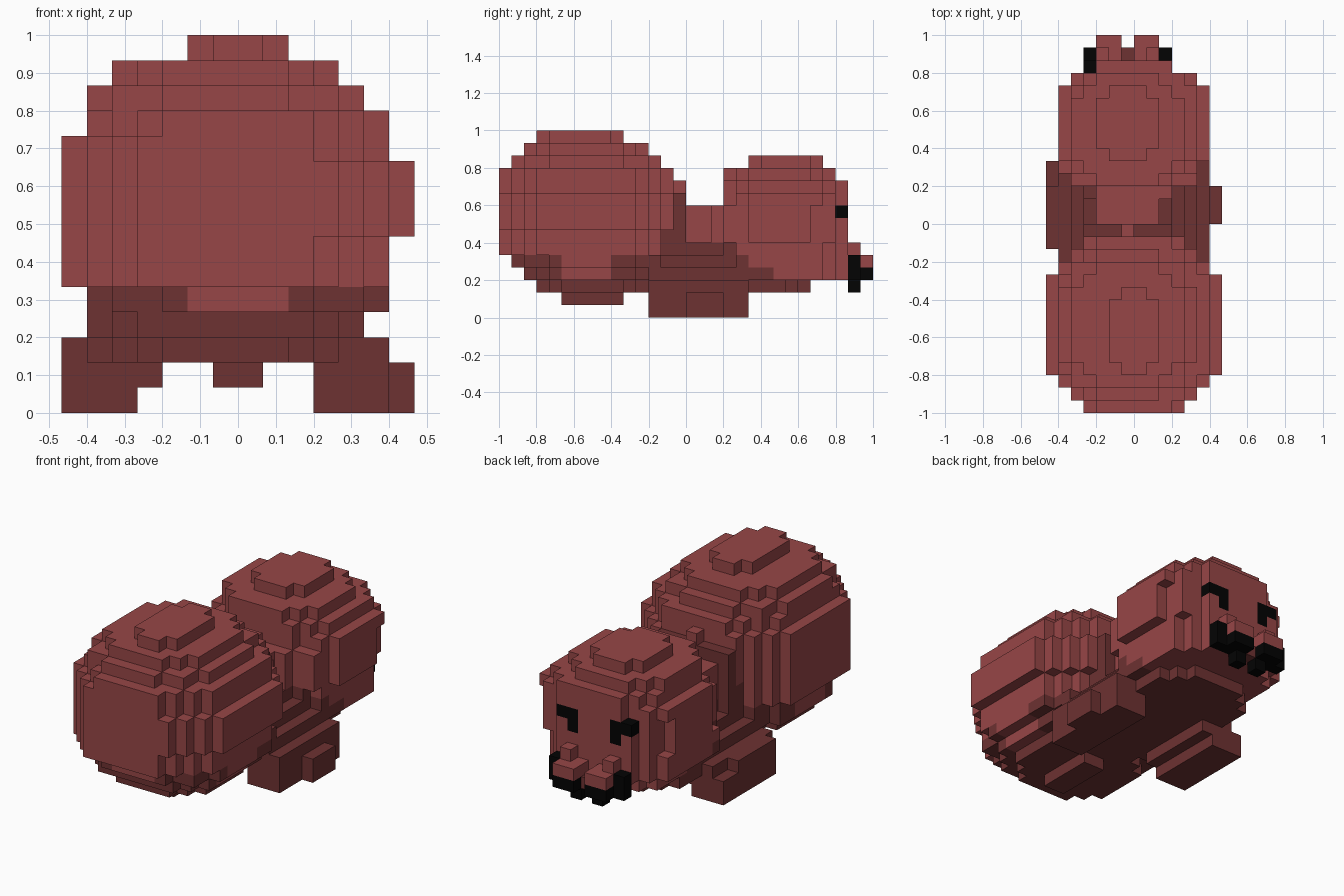
import bpy

if "Cube" in bpy.data.objects:
    bpy.data.objects.remove(bpy.data.objects["Cube"])

V = 1 / 15          # edge of one cube
cells = {}          # (i, j, k) -> (part, colour)
RED, DARK, BLACK = 0, 1, 2


def make_material(name, rgb):
    m = bpy.data.materials.new(name)
    m.use_nodes = True
    m.diffuse_color = (*rgb, 1)
    bsdf = m.node_tree.nodes["Principled BSDF"]
    bsdf.inputs["Base Color"].default_value = (*rgb, 1)
    bsdf.inputs["Roughness"].default_value = 0.9
    return m


materials = [make_material("shell red", (0.31, 0.061, 0.063)),
             make_material("underside dark red", (0.155, 0.032, 0.032)),
             make_material("black", (0.001, 0.001, 0.001))]


def box(part, colour, xs, ys, zs):
    """Fill a block of cubes; the ranges count cubes."""
    for i in range(*xs):
        for j in range(*ys):
            for k in range(*zs):
                cells[i, j, k] = (part, colour)


def layered(part, bottom, layers, rule, power=2.6):
    """Stack rounded layers, each given by its x and y range in cubes."""
    for k, (x0, x1, y0, y1) in enumerate(layers, bottom):
        for i in range(x0, x1):
            for j in range(y0, y1):
                u = abs(2 * i + 1 - x0 - x1) / (x1 - x0)
                w = abs(2 * j + 1 - y0 - y1) / (y1 - y0)
                if u ** power + w ** power <= 1:
                    cells[i, j, k] = (part, rule(*((n + 0.5) * V for n in (i, j, k))))


def abdomen_colour(x, y, z):
    if abs(x + 0.033) > 0.3 and -0.66 < y < -0.4 and z > 0.2:
        return RED
    low = (z < 0.27 or (z < 0.33 and (abs(x) > 0.133 or y > -0.4))
           or (z < 0.47 and y > -0.133))
    return DARK if low else RED


def head_colour(x, y, z):
    low = (z < 0.2 or (z < 0.27 and y < 0.46) or (z < 0.33 and y < 0.33)
           or (z < 0.4 and y < 0.26))
    return DARK if low else RED


# Thorax: dark flanks stepping inward, red back, collar against the abdomen
for k, half in ((2, 6), (3, 5), (4, 4)):
    box("thorax", DARK, (-half, half), (-3, 5), (k, k + 1))
box("thorax", DARK, (-3, 3), (-1, 3), (5, 6))
box("thorax", RED, (-3, 2), (0, 3), (6, 9))
box("thorax", DARK, (-4, 3), (-1, 0), (3, 10))
box("thorax", RED, (-1, 0), (-1, 0), (10, 11))

# Legs
box("right_legs", DARK, (-7, -4), (-2, 5), (0, 2))
box("right_legs", DARK, (-7, -4), (-2, 3), (2, 3))
box("right_legs", DARK, (-4, -3), (-2, 5), (1, 2))
box("left_legs", DARK, (3, 6), (-3, 5), (0, 2))
box("left_legs", DARK, (6, 7), (0, 3), (0, 2))

# Abdomen with its belly plate
layered("abdomen", 2, [
    (-5, 4, -12, -3), (-6, 5, -13, -2), (-6, 6, -14, -1),
    (-7, 6, -15, -1), (-7, 6, -15, -1), (-7, 7, -15, -1),
    (-7, 7, -15, -1), (-7, 7, -15, -1), (-7, 6, -15, -1),
    (-6, 6, -15, -1), (-6, 5, -14, -2), (-5, 4, -13, -3),
    (-2, 2, -12, -5)], abdomen_colour)
box("abdomen", DARK, (-1, 1), (-10, -5), (1, 2))

# Head, with the cheek under the right eye
layered("head", 2, [
    (-5, 4, 2, 10), (-5, 5, 2, 13), (-6, 5, 2, 13), (-6, 5, 2, 13),
    (-6, 6, 2, 13), (-6, 6, 2, 13), (-6, 6, 2, 13), (-6, 6, 3, 13),
    (-5, 5, 3, 13), (-5, 4, 3, 12), (-3, 2, 5, 11)], head_colour)
box("head", RED, (-4, -3), (12, 13), (4, 8))

# Eyes: tall inner column, single outer cube
for name, inner, outer in (("left_eye", 1, 2), ("right_eye", -3, -4)):
    box(name, BLACK, (inner, inner + 1), (12, 13), (7, 9))
    box(name, BLACK, (outer, outer + 1), (12, 13), (8, 9))

# Jaw: raised black ends and a dark gap between the mandibles
for i in (-4, 2):
    box("jaw", BLACK, (i, i + 1), (13, 14), (3, 5))
box("jaw", DARK, (-1, 0), (13, 14), (3, 4))

# Mandibles: red top with a bump, black below with an inner tooth
for name, i, bump, tooth in (("right_mandible", -3, -3, -2),
                             ("left_mandible", 0, 1, 0)):
    box(name, BLACK, (i, i + 2), (13, 15), (3, 4))
    box(name, BLACK, (tooth, tooth + 1), (13, 14), (2, 3))
    box(name, RED, (i, i + 2), (13, 15), (4, 5))
    box(name, RED, (bump, bump + 1), (13, 14), (5, 6))


def build(part):
    """Make one mesh from the exposed cube sides of a part."""
    verts, faces, colours = {}, [], []
    for cell, (owner, colour) in cells.items():
        if owner != part:
            continue
        for a in range(3):
            for side in (0, 1):
                other = list(cell)
                other[a] += 2 * side - 1
                if tuple(other) in cells:
                    continue
                face = []
                for u, w in ((0, 0), (1, 0), (1, 1), (0, 1)):
                    c = list(cell)
                    c[a] += side
                    c[(a + 1) % 3] += u
                    c[(a + 2) % 3] += w
                    face.append(verts.setdefault(tuple(c), len(verts)))
                faces.append(face if side else face[::-1])
                colours.append(colour)
    mesh = bpy.data.meshes.new(part)
    mesh.from_pydata([[n * V for n in c] for c in verts], [], faces)
    used = sorted(set(colours))
    for c in used:
        mesh.materials.append(materials[c])
    for poly, c in zip(mesh.polygons, colours):
        poly.material_index = used.index(c)
    mesh.update()
    bpy.context.collection.objects.link(bpy.data.objects.new(part, mesh))


for part in sorted({owner for owner, _ in cells.values()}):
    build(part)
